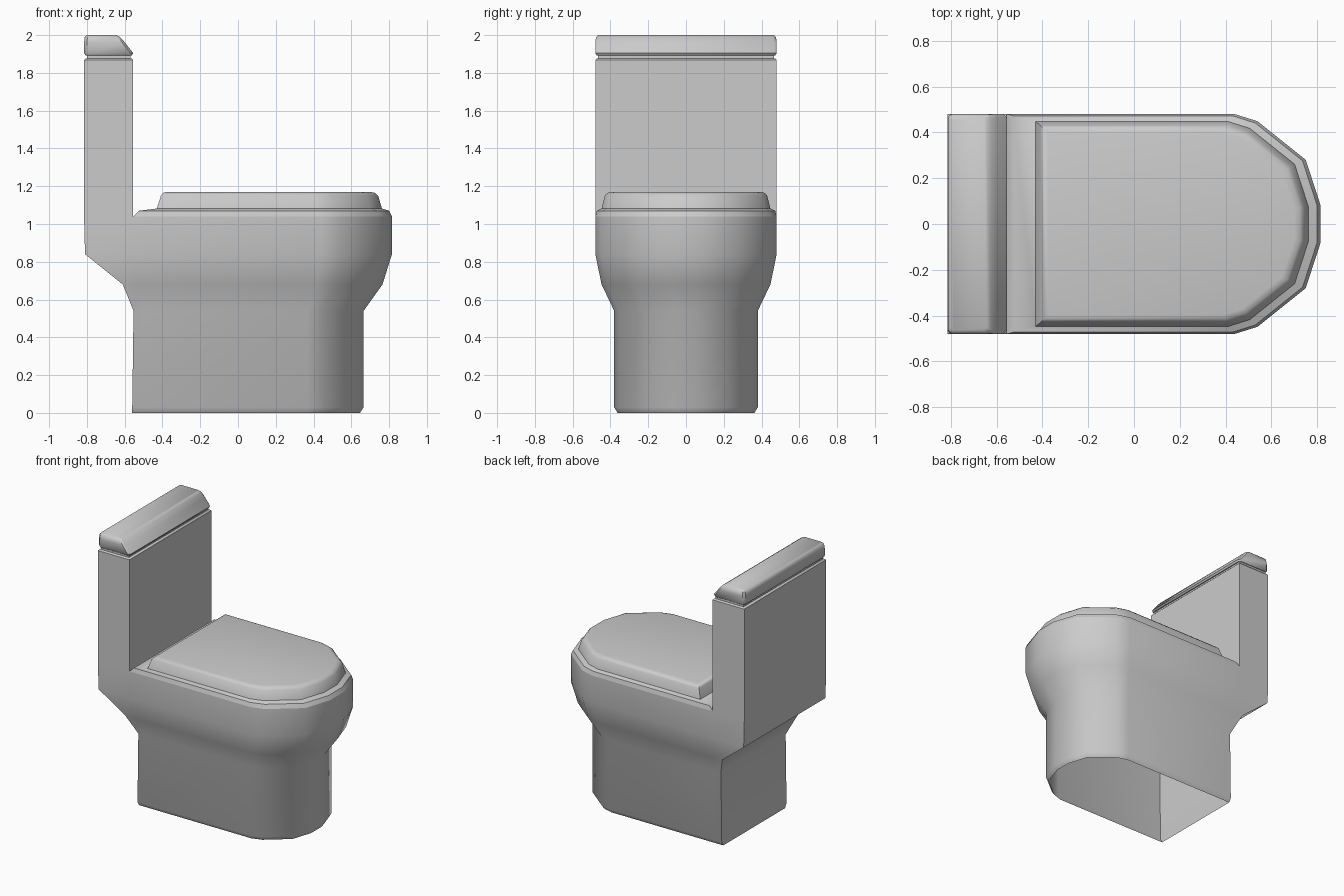
import bpy, bmesh, math

if "Cube" in bpy.data.objects:
    bpy.data.objects.remove(bpy.data.objects["Cube"])

# (distance back from the nose, fraction of half width) for the faceted front
NOSE = [(0.375, 1.0), (0.275, 0.935), (0.065, 0.585), (0.0, 0.17)]


def d_ring(z, back, front, w, mid=None):
    """Counter-clockwise D outline: square back, faceted round front."""
    s = w / 0.48
    half = [(back, w)]
    if mid is not None:
        half.append((mid, w))
    half += [(front - dx * s, w * f) for dx, f in NOSE]
    return [(x, -y, z) for x, y in half] + [(x, y, z) for x, y in reversed(half)]


def box_ring(z, back, front, w, c=0.0):
    """Rectangle outline, optionally with chamfered corners."""
    if c == 0:
        half = [(back, w), (front, w)]
    else:
        half = [(back, w - c), (back + c, w), (front - c, w), (front, w - c)]
    return [(x, -y, z) for x, y in half] + [(x, y, z) for x, y in reversed(half)]


def loft(name, rings, cap_top=True, cap_bottom=False):
    bm = bmesh.new()
    rows = [[bm.verts.new(p) for p in r] for r in rings]
    n = len(rows[0])
    for a, b in zip(rows, rows[1:]):
        for i in range(n):
            j = (i + 1) % n
            bm.faces.new((a[i], a[j], b[j], b[i]))
    if cap_top:
        bm.faces.new(rows[-1])
    if cap_bottom:
        bm.faces.new(rows[0][::-1])
    mesh = bpy.data.meshes.new(name)
    bm.to_mesh(mesh)
    bm.free()
    obj = bpy.data.objects.new(name, mesh)
    bpy.context.collection.objects.link(obj)
    bpy.ops.object.select_all(action='DESELECT')
    obj.select_set(True)
    bpy.context.view_layer.objects.active = obj
    bpy.ops.object.shade_smooth_by_angle(angle=math.radians(40))
    return obj


# Pedestal and bowl, a shell that is open underneath
loft("bowl", [
    d_ring(0.00, -0.56, 0.645, 0.362, -0.50),
    d_ring(0.03, -0.56, 0.665, 0.38, -0.50),
    d_ring(0.54, -0.553, 0.665, 0.38, -0.50),
    d_ring(0.68, -0.61, 0.765, 0.447, -0.53),
    d_ring(0.84, -0.81, 0.815, 0.48, -0.555),
    d_ring(1.04, -0.815, 0.815, 0.48, -0.555),
], cap_top=False)

# Rim and closed seat cover
loft("seat_cover", [
    d_ring(1.04, -0.555, 0.815, 0.48),
    d_ring(1.07, -0.525, 0.80, 0.472),
    d_ring(1.082, -0.43, 0.762, 0.447),
    d_ring(1.15, -0.408, 0.742, 0.43),
    d_ring(1.165, -0.395, 0.725, 0.415),
    d_ring(1.17, -0.375, 0.70, 0.397),
])

# Tank with a recessed neck under its lid
loft("tank", [
    box_ring(1.04, -0.815, -0.555, 0.48),
    box_ring(1.868, -0.815, -0.555, 0.48),
    box_ring(1.875, -0.808, -0.562, 0.473),
    box_ring(1.876, -0.80, -0.57, 0.467),
    box_ring(1.897, -0.80, -0.57, 0.467),
], cap_top=False)

# Tank lid, sloping at the front
loft("tank_lid", [
    box_ring(1.893, -0.808, -0.562, 0.473, 0.012),
    box_ring(1.905, -0.815, -0.555, 0.48, 0.015),
    box_ring(1.96, -0.815, -0.598, 0.48, 0.015),
    box_ring(1.988, -0.812, -0.623, 0.477, 0.015),
    box_ring(2.00, -0.80, -0.642, 0.465, 0.012),
], cap_bottom=True)
